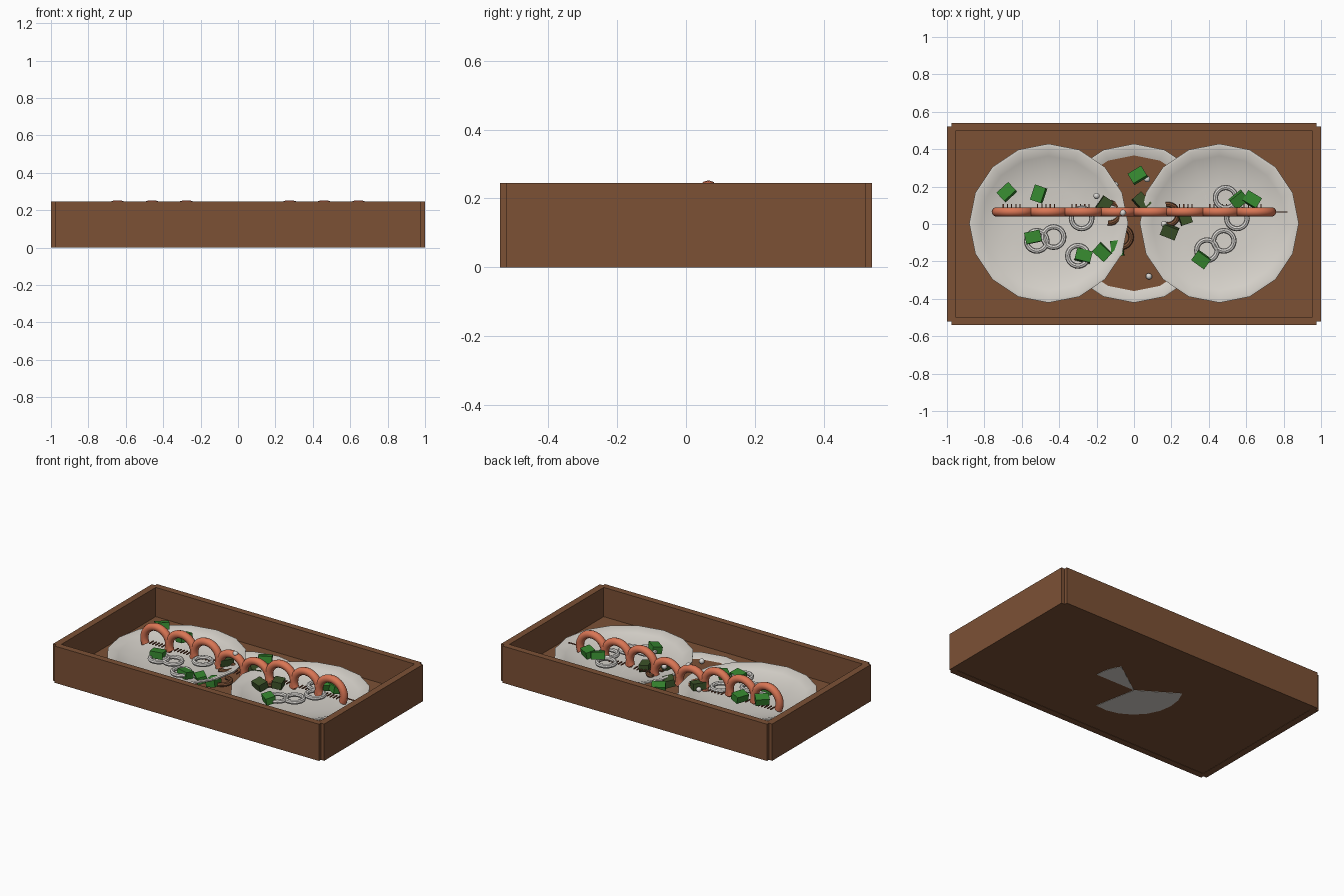
import bpy, bmesh, math, random
from mathutils import Vector, Matrix

if "Cube" in bpy.data.objects:
    bpy.data.objects.remove(bpy.data.objects["Cube"])

random.seed(4)


def material(name, rgb):
    m = bpy.data.materials.new(name)
    m.diffuse_color = (*rgb, 1)
    m.use_nodes = True
    m.node_tree.nodes["Principled BSDF"].inputs["Base Color"].default_value = m.diffuse_color
    return m


WOOD = material("brown wood", (0.20, 0.082, 0.036))
CHINA = material("warm white china", (0.67, 0.64, 0.59))
ONION = material("pale onion", (0.70, 0.68, 0.65))
SHRIMP = material("coral shrimp", (0.70, 0.18, 0.09))
LEG = material("dark coral legs", (0.24, 0.08, 0.04))
GREEN = material("leaf green", (0.036, 0.24, 0.028))
OLIVE = material("dark olive green", (0.045, 0.085, 0.022))


def finish(bm, name, mat, smooth=False):
    bmesh.ops.recalc_face_normals(bm, faces=bm.faces)
    for f in bm.faces:
        f.smooth = smooth
    me = bpy.data.meshes.new(name)
    bm.to_mesh(me)
    bm.free()
    me.materials.append(mat)
    ob = bpy.data.objects.new(name, me)
    bpy.context.collection.objects.link(ob)
    if smooth:
        bpy.context.view_layer.objects.active = ob
        ob.select_set(True)
        bpy.ops.object.shade_smooth_by_angle(angle=math.radians(40))
        ob.select_set(False)
    return ob


def box(name, lo, hi, mat):
    lo, hi = Vector(lo), Vector(hi)
    bm = bmesh.new()
    bmesh.ops.create_cube(bm, size=1, matrix=Matrix.Translation((lo + hi) / 2)
                          @ Matrix.Diagonal((*(hi - lo), 1)))
    return finish(bm, name, mat)


def lathe(name, profile, steps, loc, mat):
    """Spin a profile of (radius, z) points around z."""
    bm = bmesh.new()
    vs = [bm.verts.new((r, 0, z)) for r, z in profile]
    es = [bm.edges.new(p) for p in zip(vs, vs[1:])]
    bmesh.ops.spin(bm, geom=vs + es, cent=(0, 0, 0), axis=(0, 0, 1),
                   angle=math.tau, steps=steps)
    bmesh.ops.remove_doubles(bm, verts=bm.verts, dist=1e-4)
    bm.transform(Matrix.Translation(loc) @ Matrix.Rotation(math.pi / 2, 4, 'Z'))
    return finish(bm, name, mat, True)


def ring(name, loc, R, r, mat, start=0, sweep=360, upright=False, n=20, k=8):
    """Full or partial torus, flat or standing in the xz plane."""
    bm = bmesh.new()
    full = sweep == 360
    loops = []
    for i in range(n if full else n + 1):
        a = math.radians(start + sweep * i / n)
        loop = []
        for j in range(k):
            t = math.tau * j / k
            d, h = R + r * math.cos(t), r * math.sin(t)
            p = (d * math.cos(a), h, d * math.sin(a)) if upright \
                else (d * math.cos(a), d * math.sin(a), h)
            loop.append(bm.verts.new(Vector(p) + Vector(loc)))
        loops.append(loop)
    for i in range(n):
        A, B = loops[i], loops[(i + 1) % len(loops)]
        for j in range(k):
            bm.faces.new((A[j], A[(j + 1) % k], B[(j + 1) % k], B[j]))
    if not full:
        bm.faces.new(loops[0])
        bm.faces.new(loops[-1])
    return finish(bm, name, mat, True)


# Wooden tray with notched corners
box("tray_floor", (-0.98, -0.52, 0.002), (0.98, 0.52, 0.05), WOOD)
for s, side in ((-1, "left"), (1, "right")):
    a, b = sorted((s * 0.955, s))
    box(side + "_wall", (a, -0.52, 0), (b, 0.52, 0.245), WOOD)
for s, side in ((-1, "front"), (1, "back")):
    a, b = sorted((s * 0.497, s * 0.54))
    box(side + "_wall", (-0.976, a, 0), (0.976, b, 0.245), WOOD)

# Three shallow dishes, the middle one sunk into the floor
DISH = [(0, 0.012), (0.20, 0.013), (0.29, 0.025), (0.36, 0.045), (0.41, 0.066),
        (0.425, 0.064), (0.425, 0.055), (0.36, 0.028), (0.29, 0.004), (0, 0.004)]
lathe("middle_dish", DISH, 16, (0, 0.004, 0.004), CHINA)
for s, side in ((-1, "left"), (1, "right")):
    lathe(side + "_dish", DISH, 16, (s * 0.456, 0.004, 0.057), CHINA)

# Exposed foot of the sunken dish under the floor
for start, end in ((148, 281), (0, 35)):
    bm = bmesh.new()
    arc = [math.radians(start + (end - start) * i / 8) for i in range(9)]
    f = bm.faces.new([bm.verts.new((0, 0, 0))] +
                     [bm.verts.new((0.29 * math.cos(a), 0.29 * math.sin(a), 0)) for a in arc])
    top = bmesh.ops.extrude_face_region(bm, geom=[f])["geom"]
    bmesh.ops.translate(bm, vec=(0, 0, 0.003),
                        verts=[v for v in top if isinstance(v, bmesh.types.BMVert)])
    finish(bm, "dish_foot", CHINA)

# Row of curled shrimp with fine legs
Y = 0.065
for i in range(8):
    x = (i - 3.5) * 0.184
    z = 0.105 if i in (3, 4) else 0.136
    ring("shrimp_body", (x, Y, z), 0.092, 0.025, SHRIMP, -25, 230, True, 20, 10)
    for j in range(5):
        lx = x - 0.055 + 0.0225 * j
        box("shrimp_leg", (lx - 0.003, Y, z - 0.035), (lx + 0.003, Y + 0.042, z - 0.028), LEG)
box("tail_spike", (0.73, Y - 0.003, 0.125), (0.82, Y + 0.003, 0.131), LEG)

# Onion rings
for x, y in ((-0.52, -0.09), (-0.43, -0.07), (-0.30, -0.17), (-0.28, 0.03),
             (0.49, 0.14), (0.55, 0.03), (0.48, -0.09), (0.39, -0.14)):
    ring("onion_ring", (x, y, 0.112), 0.055, 0.014, ONION)

# Brown curls between the dishes
for x, y, z in ((-0.07, -0.07, 0.075), (-0.13, 0.06, 0.10), (0.18, 0.05, 0.09)):
    ring("brown_curl", (x, y, z), 0.055, 0.014, WOOD, -100, 200, n=12)

# Chopped herb chunks
leaves = ((-0.68, 0.17, 0.19), (-0.51, 0.16, 0.16), (-0.54, -0.07, 0.13),
          (-0.27, -0.17, 0.11), (-0.17, -0.15, 0.10), (-0.09, -0.13, 0.09),
          (0.02, 0.26, 0.12), (0.56, 0.13, 0.14), (0.63, 0.13, 0.14), (0.36, -0.19, 0.12))
dark = ((-0.16, 0.10, 0.12), (0.04, 0.12, 0.10), (0.19, -0.04, 0.11), (0.27, 0.04, 0.11))
for group, mat in ((leaves, GREEN), (dark, OLIVE)):
    for p in group:
        bm = bmesh.new()
        turn = Matrix.Rotation(random.uniform(0, math.pi), 4, 'Z') \
            @ Matrix.Rotation(random.uniform(-0.3, 0.3), 4, 'X')
        bmesh.ops.create_cube(bm, size=1, matrix=Matrix.Translation(p) @ turn
                              @ Matrix.Diagonal((0.085, 0.062, 0.045, 1)))
        finish(bm, "herb_chunk", mat)

# Small white pearls
for p in ((-0.2, 0.15, 0.12), (-0.06, 0.06, 0.21), (0.07, 0.24, 0.09),
          (0.16, 0.0, 0.12), (0.08, -0.28, 0.07), (-0.1, 0.21, 0.08)):
    bm = bmesh.new()
    bmesh.ops.create_uvsphere(bm, u_segments=12, v_segments=8, radius=0.017,
                              matrix=Matrix.Translation(p))
    finish(bm, "pearl", ONION, True)
